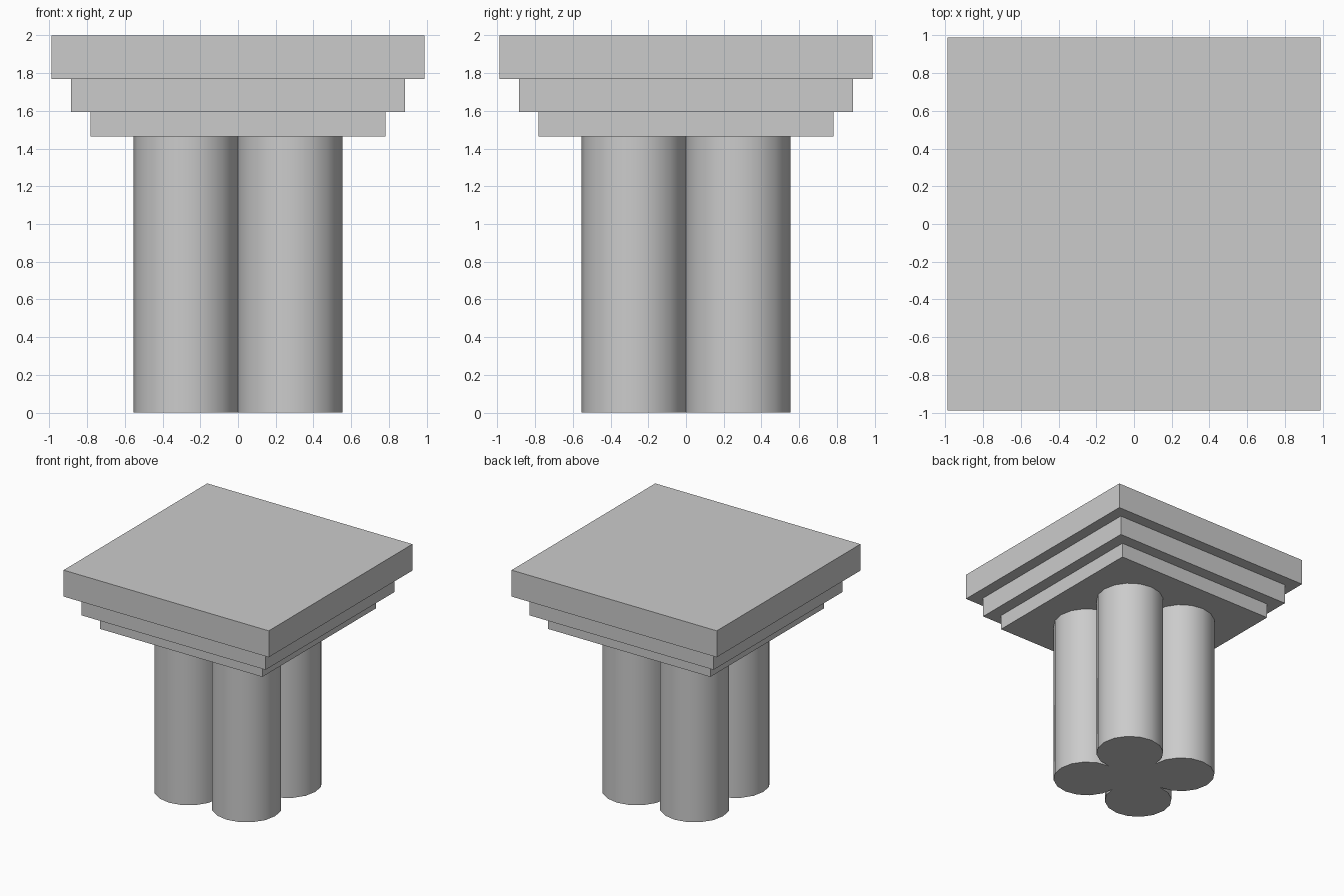
import bpy, bmesh, math

if "Cube" in bpy.data.objects:
    bpy.data.objects.remove(bpy.data.objects["Cube"])


def add_prism(name, outline, z0, z1):
    """Extrude a closed counter-clockwise outline from z0 to z1."""
    bm = bmesh.new()
    base = bm.faces.new([bm.verts.new((x, y, z0)) for x, y in outline])
    ext = bmesh.ops.extrude_face_region(bm, geom=[base], use_keep_orig=True)
    top = [v for v in ext["geom"] if isinstance(v, bmesh.types.BMVert)]
    bmesh.ops.translate(bm, verts=top, vec=(0, 0, z1 - z0))
    bmesh.ops.recalc_face_normals(bm, faces=bm.faces)
    mesh = bpy.data.meshes.new(name)
    bm.to_mesh(mesh)
    bm.free()
    obj = bpy.data.objects.new(name, mesh)
    bpy.context.collection.objects.link(obj)
    return obj


# Clustered shaft: four round lobes around a solid core
R = 0.277
SIDES = 16
lobes = []
for q in range(4):
    mid = math.radians(45 + 90 * q)
    cx, cy = R * math.sqrt(2) * math.cos(mid), R * math.sqrt(2) * math.sin(mid)
    start = math.radians(-90 + 90 * q)
    # three quarters of a circle; the last point is the next lobe's first
    for i in range(SIDES * 3 // 4):
        a = start + 2 * math.pi * i / SIDES
        lobes.append((cx + R * math.cos(a), cy + R * math.sin(a)))
shaft = add_prism("clustered_shaft", lobes, 0.0, 1.465)
bpy.context.view_layer.objects.active = shaft
shaft.select_set(True)
bpy.ops.object.shade_smooth_by_angle(angle=math.radians(35))
shaft.select_set(False)

# Stepped square capital
for name, h, z0, z1 in (("lower_slab", 0.782, 1.465, 1.595),
                        ("middle_slab", 0.887, 1.595, 1.77),
                        ("top_slab", 0.988, 1.77, 2.0)):
    add_prism(name, [(-h, -h), (h, -h), (h, h), (-h, h)], z0, z1)
